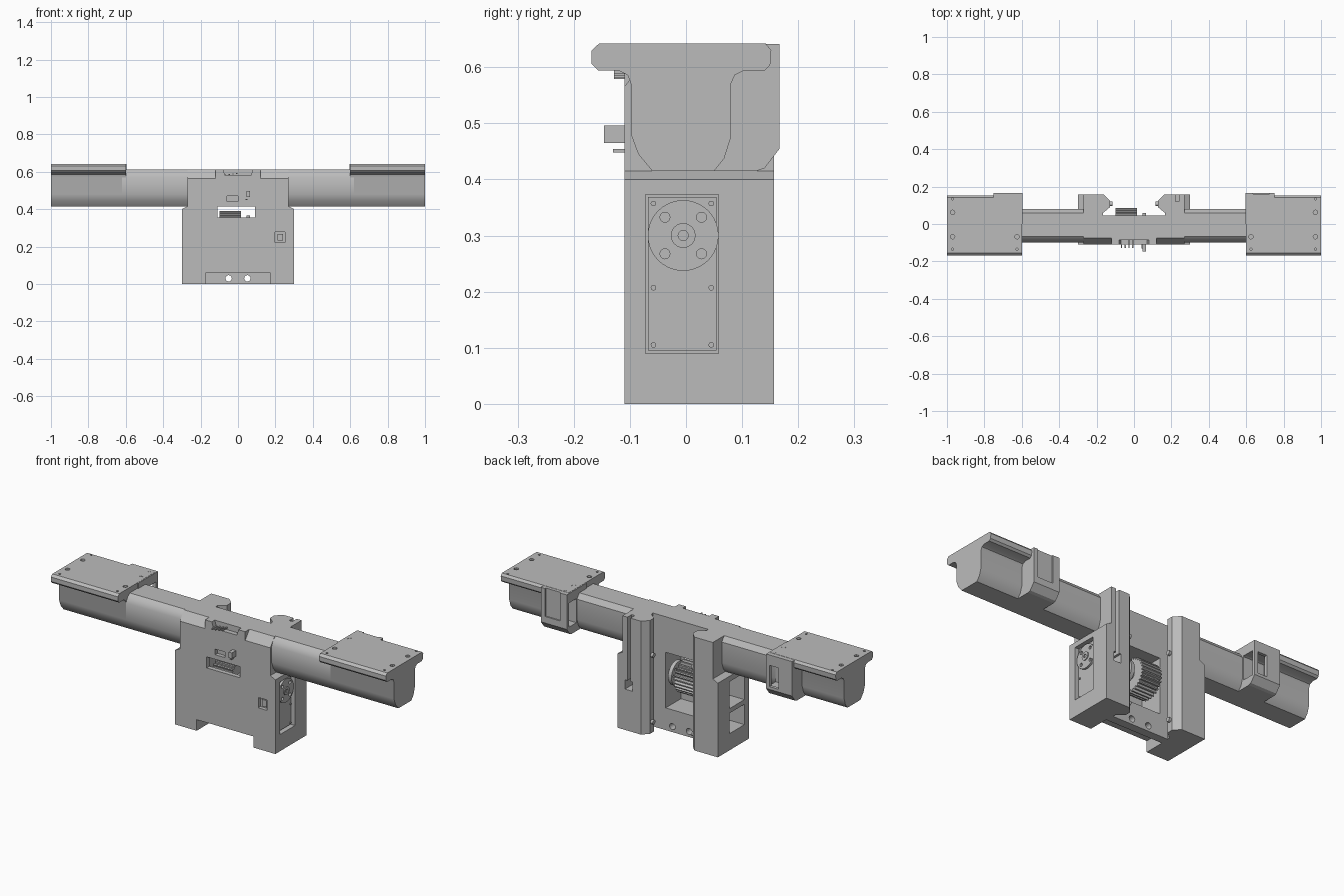
import bpy, bmesh, math
from mathutils import Matrix, Vector

if "Cube" in bpy.data.objects:
    bpy.data.objects.remove(bpy.data.objects["Cube"])

grey = bpy.data.materials.new("plain grey")
grey.use_nodes = True
COLOUR = (0.5, 0.5, 0.5, 1)
grey.diffuse_color = COLOUR
grey.node_tree.nodes["Principled BSDF"].inputs["Base Color"].default_value = COLOUR


def finish(name, bm):
    bmesh.ops.recalc_face_normals(bm, faces=bm.faces)
    me = bpy.data.meshes.new(name)
    bm.to_mesh(me)
    bm.free()
    me.materials.append(grey)
    ob = bpy.data.objects.new(name, me)
    bpy.context.collection.objects.link(ob)
    return ob


def prism(name, pts, axis, lo, hi):
    """Extrude a 2D outline along an axis; the outline uses the other two axes in order."""
    bm = bmesh.new()
    i = "XYZ".index(axis)
    verts = []
    for p in pts:
        co = list(p)
        co.insert(i, lo)
        verts.append(bm.verts.new(co))
    face = bm.faces.new(verts)
    ext = bmesh.ops.extrude_face_region(bm, geom=[face])
    step = Vector([hi - lo if k == i else 0 for k in range(3)])
    moved = [v for v in ext["geom"] if isinstance(v, bmesh.types.BMVert)]
    bmesh.ops.translate(bm, verts=moved, vec=step)
    return finish(name, bm)


def box(name, x0, x1, y0, y1, z0, z1):
    return prism(name, [(x0, y0), (x1, y0), (x1, y1), (x0, y1)], "Z", z0, z1)


def disc(name, axis, a, b, r, lo, hi, n=24):
    ring = [(a + r * math.cos(math.tau * k / n), b + r * math.sin(math.tau * k / n)) for k in range(n)]
    return prism(name, ring, axis, lo, hi)


def cut(target, *cutters):
    for c in cutters:
        c.hide_render = True
        mod = target.modifiers.new("cut", "BOOLEAN")
        mod.operation, mod.solver, mod.object = "DIFFERENCE", "EXACT", c
        bpy.context.view_layer.objects.active = target
        bpy.ops.object.modifier_apply(modifier=mod.name)
        bpy.data.objects.remove(c)


def smooth(ob, angle=30):
    bpy.ops.object.select_all(action="DESELECT")
    ob.select_set(True)
    bpy.context.view_layer.objects.active = ob
    bpy.ops.object.shade_smooth_by_angle(angle=math.radians(angle))


def mirrored(half):
    return half + [(-x, y) for x, y in reversed(half)]


# Central housing with a shouldered outline
body = prism("housing", mirrored([(0.3, 0), (0.3, 0.4), (0.27, 0.415), (0.27, 0.612)]), "Y", -0.11, 0.157)
# Rear channel with hooked jaws
jaws = [(0.16, 0.2), (0.16, 0.157), (0.128, 0.125), (0.128, 0.09), (0.165, 0.06), (0.165, 0.045)]
cut(body, prism("c", mirrored(jaws), "Z", -0.1, 0.7))
# Front notch, gear chamber, gear window and sloped top edges
cut(body, box("c", -0.17, 0.17, -0.2, 0.0, -0.1, 0.06),
    box("c", -0.12, 0.09, -0.085, 0.1, 0.12, 0.42),
    box("c", -0.11, 0.09, -0.2, 0.0, 0.355, 0.415))
for s in (1, -1):
    x0, x1 = sorted((s * 0.12, s * 0.4))
    cut(body, prism("c", [(-0.2, 0.565), (-0.11, 0.565), (-0.068, 0.62), (-0.2, 0.62)], "X", x0, x1))
cut(body, prism("c", mirrored([(0.09, 0.65), (0.07, 0.58)]), "Y", -0.2, -0.085))
for x in (-0.05, 0.05):
    cut(body, disc("c", "Y", x, 0.03, 0.017, -0.05, 0.1, 16))
# Motor pocket on one side, two open bays on the other
cut(body, box("c", 0.2, 0.4, -0.072, 0.058, 0.09, 0.373),
    box("c", -0.4, -0.17, -0.07, 0.057, 0.09, 0.2),
    box("c", -0.4, -0.17, -0.07, 0.057, 0.225, 0.37))
# Small inspection window, cable slot and front sockets
cut(body, box("c", 0.198, 0.25, -0.2, -0.09, 0.222, 0.278),
    box("c", 0.21, 0.255, 0.09, 0.2, 0.22, 0.27),
    box("c", 0.222, 0.24, 0.12, 0.2, 0.24, 0.7),
    box("c", -0.06, 0.0, -0.2, -0.09, 0.44, 0.47))
box("window_latch", 0.212, 0.24, -0.1, -0.092, 0.232, 0.268)

# Motor with its output horn in the side pocket
AY, AZ = -0.005, 0.3
motor = box("motor", 0.19, 0.28, -0.068, 0.054, 0.095, 0.369)
horn = disc("motor_horn", "X", AY, AZ, 0.063, 0.275, 0.291, 40)
cut(horn, *[disc("c", "X", AY + 0.046 * math.cos(t), AZ + 0.046 * math.sin(t), 0.009, 0.2, 0.4, 12)
            for t in [math.pi * (2 * k + 1) / 4 for k in range(4)]])
hub = disc("horn_hub", "X", AY, AZ, 0.022, 0.285, 0.296)
cut(hub, disc("c", "X", AY, AZ, 0.009, 0.288, 0.4, 12))
for y in (-0.058, 0.045):
    for z in (0.105, 0.207, 0.357):
        disc("motor_screw", "X", y, z, 0.005, 0.278, 0.284, 10)

# Toothed drive gear on a shaft
TEETH = 28
teeth = []
for k in range(TEETH):
    for f, r in ((0, 0.078), (0.3, 0.09), (0.6, 0.09), (0.85, 0.078)):
        t = math.tau * (k + f) / TEETH
        teeth.append((AY + r * math.cos(t), AZ + r * math.sin(t)))
prism("drive_gear", teeth, "X", -0.1, 0.015)
disc("gear_shaft", "X", AY, AZ, 0.025, -0.14, 0.22)
flange = disc("gear_flange", "X", AY, AZ, 0.065, 0.045, 0.065, 32)
cut(flange, *[disc("c", "X", AY + 0.045 * math.cos(t), AZ + 0.045 * math.sin(t), 0.007, 0, 0.1, 10)
              for t in [math.tau * k / 8 for k in range(8)]])

# Jaw bolts facing the channel
for s in (1, -1):
    for z in (0.06, 0.42):
        x0, x1 = sorted((s * 0.115, s * 0.14))
        disc("jaw_bolt", "X", 0.108, z, 0.012, x0, x1, 12)

# Front pins and plug
box("plug", 0.045, 0.065, -0.146, -0.1, 0.465, 0.496)
box("lower_pin", 0.04, 0.05, -0.13, -0.1, 0.448, 0.454)
for k in range(4):
    box("upper_pin", -0.07 + k * 0.02, -0.064 + k * 0.02, -0.128, -0.08, 0.579 + k * 0.003, 0.585 + k * 0.003)

# Horizontal arms, end platforms and rear brackets
ARM = [(-0.06, 0.415), (0.05, 0.415), (0.068, 0.437), (0.08, 0.475), (0.08, 0.585), (0.06, 0.612),
       (-0.066, 0.612), (-0.085, 0.597), (-0.098, 0.57), (-0.098, 0.48), (-0.085, 0.445)]
END = [(-0.06, 0.415), (0.05, 0.415), (0.068, 0.437), (0.08, 0.475), (0.08, 0.57), (0.087, 0.586),
       (0.103, 0.594), (0.14, 0.594), (0.15, 0.604), (0.152, 0.63), (0.142, 0.642), (-0.155, 0.642),
       (-0.168, 0.63), (-0.168, 0.606), (-0.156, 0.594), (-0.12, 0.594), (-0.104, 0.586),
       (-0.098, 0.57), (-0.098, 0.48), (-0.085, 0.445)]
BRACKET = [(0.0, 0.415), (0.125, 0.415), (0.14, 0.42), (0.167, 0.455), (0.167, 0.641), (0.0, 0.641)]

for s, side in ((1, "left"), (-1, "right")):
    def span(a, b):
        return sorted((s * a, s * b))

    smooth(prism(side + "_arm", ARM, "X", *span(0.2, 0.62)))
    end = prism(side + "_platform", END, "X", *span(0.6, 1.0))
    for x in (0.625, 0.97):
        for y, r in ((0.135, 0.006), (0.062, 0.012), (-0.068, 0.012), (-0.135, 0.006)):
            cut(end, disc("c", "Z", s * x, y, r, 0.615, 0.7, 12))
    smooth(end)
    bracket = prism(side + "_bracket", BRACKET, "X", *span(0.595, 0.75))
    cut(bracket, box("c", *span(0.5, 0.72), 0.085, 0.15, 0.46, 0.59))
    if s < 0:
        cut(bracket, box("c", *span(0.615, 0.67), 0.1, 0.2, 0.47, 0.585))
    else:
        cut(bracket, box("c", *span(0.635, 0.725), 0.16, 0.2, 0.49, 0.7))
